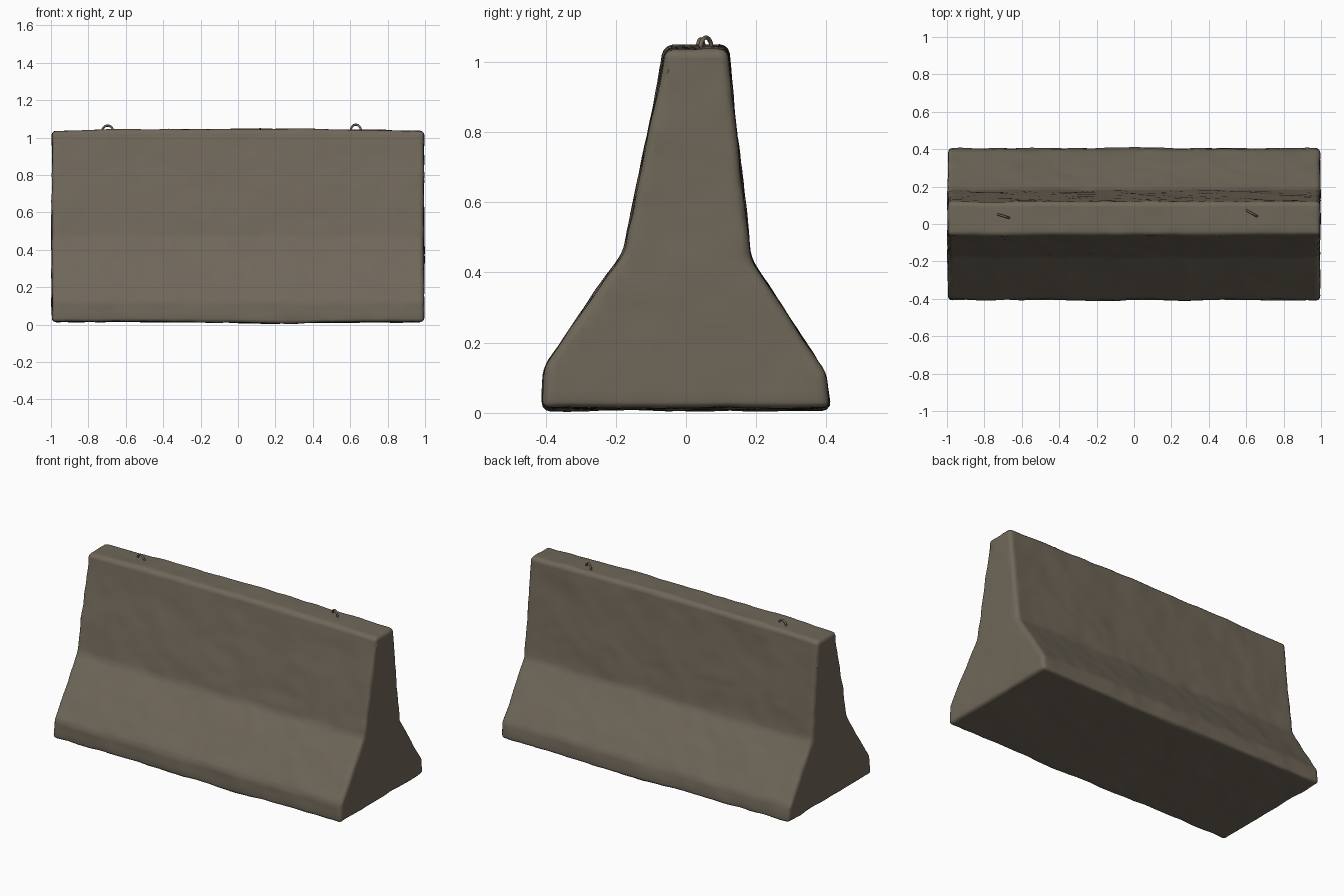
import bpy, bmesh, math
from mathutils import Vector, noise

cube = bpy.data.objects.get("Cube")
if cube:
    bpy.data.objects.remove(cube, do_unlink=True)


def make_material(name, rgb):
    mat = bpy.data.materials.new(name)
    mat.use_nodes = True
    mat.diffuse_color = (*rgb, 1)
    mat.node_tree.nodes["Principled BSDF"].inputs["Base Color"].default_value = (*rgb, 1)
    return mat


concrete = make_material("weathered concrete", (0.16, 0.135, 0.1))


def add_object(name, bm):
    mesh = bpy.data.meshes.new(name)
    bm.to_mesh(mesh)
    bm.free()
    mesh.materials.append(concrete)
    for poly in mesh.polygons:
        poly.use_smooth = True
    obj = bpy.data.objects.new(name, mesh)
    bpy.context.collection.objects.link(obj)
    return obj


# Barrier body: cross-section extruded along x, with worn round edges
HALF = 0.995
profile = [(-0.41, 0.015), (0.41, 0.015), (0.397, 0.11), (0.183, 0.44),
           (0.163, 0.62), (0.118, 1.035), (-0.06, 1.035), (-0.177, 0.46), (-0.402, 0.13)]
bm = bmesh.new()
end = bm.faces.new([bm.verts.new((-HALF, y, z)) for y, z in profile])
ext = bmesh.ops.extrude_face_region(bm, geom=[end])
bmesh.ops.translate(bm, vec=(2 * HALF, 0, 0),
                    verts=[g for g in ext["geom"] if isinstance(g, bmesh.types.BMVert)])
bmesh.ops.recalc_face_normals(bm, faces=bm.faces)
bmesh.ops.bevel(bm, geom=bm.edges[:], offset=0.022, segments=3, profile=0.5,
                affect='EDGES', clamp_overlap=True)

# Slice the body into a fine grid so the surface can be weathered
STEP = 0.035
for axis, low, high in ((0, -1, 1), (1, -0.4, 0.4), (2, 0.03, 1.03)):
    for i in range(int((high - low) / STEP) + 1):
        point, normal = Vector(), Vector()
        point[axis] = low + i * STEP
        normal[axis] = 1
        bmesh.ops.bisect_plane(bm, geom=bm.verts[:] + bm.edges[:] + bm.faces[:],
                               plane_co=point, plane_no=normal, dist=0.0005)
bm.normal_update()

# Uneven casting: broad waves, small dents, and a slightly crowned top
for v, n in [(v, v.normal.copy()) for v in bm.verts]:
    p = v.co.copy()
    wave = 0.006 * noise.noise(p * 4) + 0.004 * noise.noise(p * 13)
    v.co += n * wave
    if p.z > 0.9:
        v.co.z += 0.012 * (1 - p.x * p.x) * (p.z - 0.9) / 0.135
    elif p.z < 0.1:
        v.co.z -= 0.008 * math.exp(-((p.x - 0.25) / 0.3) ** 2) * (0.1 - p.z) / 0.085
    v.co.x = max(-1, min(1, v.co.x))
    v.co.z = max(0, v.co.z)
add_object("barrier_body", bm)


# Lifting loops: thin bent bars rising from the top
def lifting_loop(name, x, y, top, turn):
    radius, bar, arc, sides = 0.031, 0.006, 14, 8
    path = [(-radius, -0.07)]
    path += [(-radius * math.cos(math.pi * i / arc), radius * math.sin(math.pi * i / arc))
            for i in range(arc + 1)]
    path += [(radius, -0.07)]
    bm = bmesh.new()
    rings = []
    for i, (px, pz) in enumerate(path):
        a, b = path[max(i - 1, 0)], path[min(i + 1, len(path) - 1)]
        t = Vector((b[0] - a[0], 0, b[1] - a[1])).normalized()
        across = Vector((-t.z, 0, t.x))
        ring = []
        for k in range(sides):
            ang = 2 * math.pi * k / sides
            ring.append(bm.verts.new(Vector((px, 0, pz)) + bar * (
                across * math.cos(ang) + Vector((0, 1, 0)) * math.sin(ang))))
        rings.append(ring)
    for r, s in zip(rings, rings[1:]):
        for k in range(sides):
            m = (k + 1) % sides
            bm.faces.new((r[k], r[m], s[m], s[k]))
    bm.faces.new(rings[0])
    bm.faces.new(rings[-1])
    bmesh.ops.recalc_face_normals(bm, faces=bm.faces)
    obj = add_object(name, bm)
    obj.location = (x, y, top - radius - bar)
    obj.rotation_euler.z = math.radians(turn)


lifting_loop("right_lifting_loop", -0.697, 0.042, 1.07, -17)
lifting_loop("left_lifting_loop", 0.63, 0.057, 1.075, -30)
